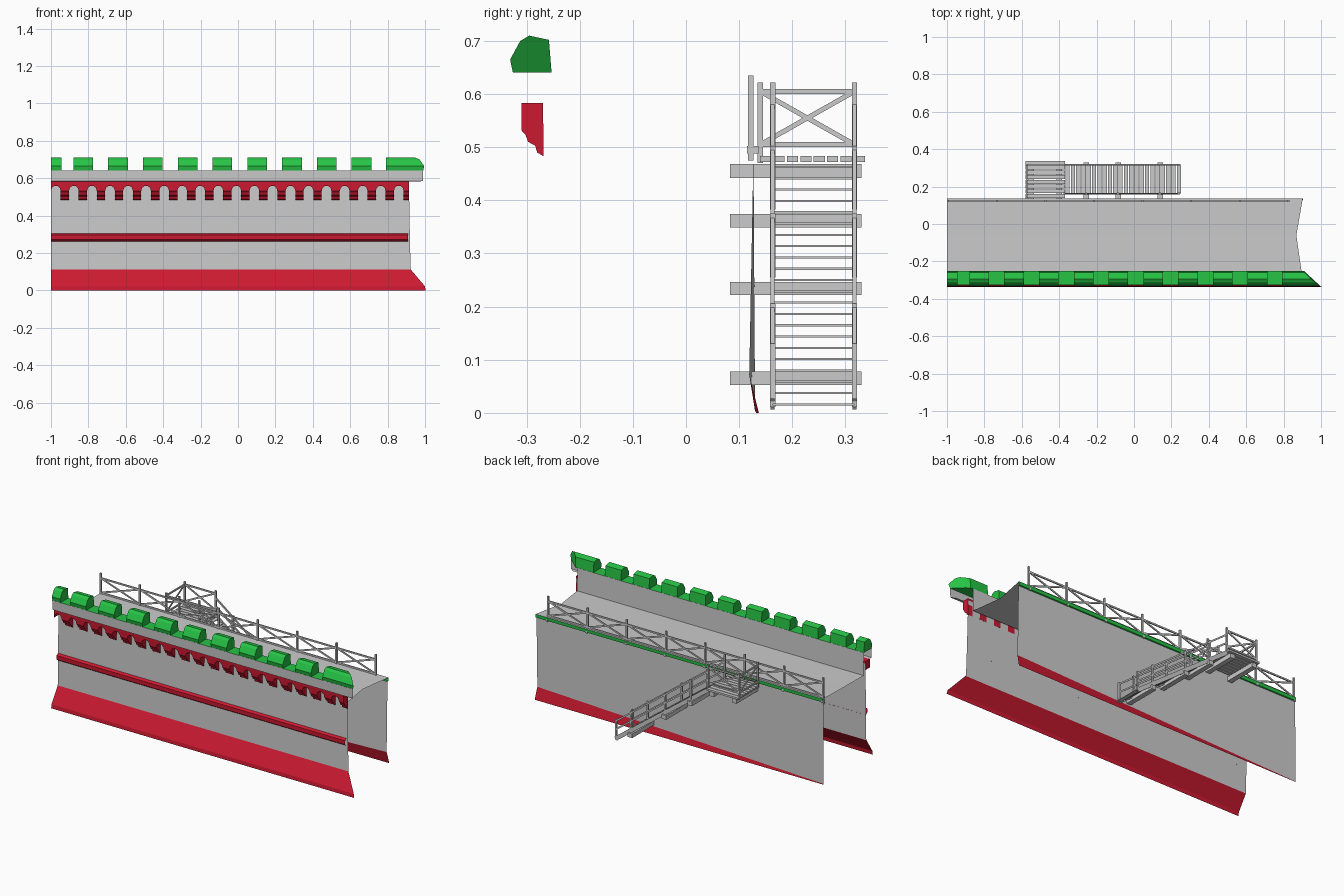
import bpy, bmesh, math
from mathutils import Vector, Matrix

if "Cube" in bpy.data.objects:
    bpy.data.objects.remove(bpy.data.objects["Cube"])


def material(name, color):
    m = bpy.data.materials.new(name)
    m.diffuse_color = color
    m.use_nodes = True
    m.node_tree.nodes["Principled BSDF"].inputs["Base Color"].default_value = m.diffuse_color
    return m


RED = material("red", (0.6, 0.01, 0.03, 1))
GREEN = material("green", (0.02, 0.55, 0.06, 1))


def finish(name, bm, mat=None):
    bmesh.ops.recalc_face_normals(bm, faces=bm.faces)
    me = bpy.data.meshes.new(name)
    bm.to_mesh(me)
    bm.free()
    ob = bpy.data.objects.new(name, me)
    bpy.context.collection.objects.link(ob)
    if mat:
        me.materials.append(mat)
    return ob


def mitre(y):
    # diagonal corner cut at the right end of the front
    return 0.91 + max(0.0, -0.265 - y) * 1.3


def strip(bm, profile, x0, x1=None, closed=False):
    # run a (y, z) profile along x; no x1 means end on the corner mitre
    a = [bm.verts.new((x0, y, z)) for y, z in profile]
    b = [bm.verts.new((mitre(y) if x1 is None else x1, y, z)) for y, z in profile]
    n = len(profile)
    for i in range(n if closed else n - 1):
        j = (i + 1) % n
        bm.faces.new((a[i], b[i], b[j], a[j]))
    if closed:
        bm.faces.new(a)
        bm.faces.new(b)


def sheet(name, profile, mat=None, x1=None):
    bm = bmesh.new()
    strip(bm, profile, -1, x1)
    return finish(name, bm, mat)


def bar(bm, p, q, side=0.009, depth=0.009):
    # rectangular bar between two points; "side" is its width across, "depth" its height
    p, q = Vector(p), Vector(q)
    d = (q - p).normalized()
    ref = Vector((0, 0, 1)) if abs(d.z) < 0.99 else Vector((0, 1, 0))
    s = d.cross(ref).normalized()
    u = s.cross(d)
    m = Matrix((d, s, u)).transposed().to_4x4()
    m.translation = (p + q) / 2
    m = m @ Matrix.Diagonal(((q - p).length, side, depth, 1))
    bmesh.ops.create_cube(bm, size=1, matrix=m)


def brace_bay(bm, a, b, low, high):
    # top rail, bottom rail and crossed braces between two posts
    (ax, ay), (bx, by) = a, b
    for z in (low, high):
        bar(bm, (ax, ay, z), (bx, by, z), 0.007)
    bar(bm, (ax, ay, low), (bx, by, high), 0.005)
    bar(bm, (ax, ay, high), (bx, by, low), 0.005)


# Outer wall face with red base and string course
sheet("front_wall", [(-0.275, 0.11), (-0.272, 0.28), (-0.268, 0.57)])
sheet("front_base", [(-0.337, 0.0), (-0.334, 0.022), (-0.275, 0.113)], RED)
sheet("string_course", [(-0.272, 0.262), (-0.286, 0.272), (-0.286, 0.296), (-0.272, 0.305)], RED, 0.908)

# Parapet, green cap and inner face
sheet("parapet_front", [(-0.308, 0.583), (-0.325, 0.585), (-0.327, 0.642)])
sheet("parapet_cap", [(-0.327, 0.642), (-0.252, 0.642)], GREEN)
sheet("parapet_inner", [(-0.252, 0.642), (-0.25, 0.506)], None, 0.895)

# Merlons
bm = bmesh.new()
merlon = [(-0.326, 0.641), (-0.331, 0.665), (-0.312, 0.70), (-0.295, 0.71),
          (-0.258, 0.702), (-0.253, 0.641)]
strip(bm, merlon, -1.0, -0.945, True)
for i in range(9):
    x = -0.88 + i * 0.186
    strip(bm, merlon, x, x + 0.105, True)
strip(bm, merlon, 0.79, None, True)
finish("merlons", bm, GREEN)

# Arched corbel course under the parapet
pitch, count = 0.0965, 20
start = -1.0
bm = bmesh.new()
bracket = [(-0.268, 0.483), (-0.28, 0.49), (-0.284, 0.503), (-0.297, 0.51),
           (-0.302, 0.523), (-0.31, 0.532), (-0.31, 0.545), (-0.268, 0.545)]
outline = [(start, 0.583)]
for i in range(count):
    x0 = start + i * pitch
    if x0 + pitch > 0.94:
        break
    r = 0.026
    cx = x0 + r
    for k in range(6):
        a = math.pi * (1 - k / 5)
        outline.append((cx + r * math.cos(a), 0.532 + 0.029 * math.sin(a)))
    t0, t1 = x0 + 2 * r, min(x0 + pitch, 0.915)
    strip(bm, bracket, t0, t1, True)
outline += [(0.915, 0.532), (0.915, 0.583)]
front = bm.faces.new([bm.verts.new((x, -0.31, z)) for x, z in outline])
ext = bmesh.ops.extrude_face_region(bm, geom=[front], use_keep_orig=True)
for v in [g for g in ext["geom"] if isinstance(g, bmesh.types.BMVert)]:
    v.co.y = -0.269
finish("corbel_arches", bm, RED)

# Walkway, notched at the right end
bm = bmesh.new()
rows = [(-0.25, 0.506, 0.895), (-0.06, 0.508, 0.868), (0.135, 0.512, 0.902)]
left = [bm.verts.new((-1, y, z)) for y, z, x in rows]
right = [bm.verts.new((x, y, z)) for y, z, x in rows]
for i in range(2):
    bm.faces.new((left[i], right[i], right[i + 1], left[i + 1]))
finish("walkway", bm)

# Back wall, with a red foot that tapers away to the left
bm = bmesh.new()
v = [bm.verts.new(c) for c in [(-1, 0.13, 0.003), (0.9, 0.119, 0.072), (0.9, 0.127, 0.49), (-1, 0.127, 0.49)]]
bm.faces.new(v)
finish("back_wall", bm)
bm = bmesh.new()
bm.faces.new([bm.verts.new(c) for c in [(-1, 0.132, 0), (0.905, 0.137, 0), (0.9, 0.119, 0.072), (-1, 0.13, 0.004)]])
finish("back_base", bm, RED)
sheet("back_edge_strip", [(0.127, 0.49), (0.134, 0.492), (0.135, 0.512)], GREEN, 0.902)

# Walkway railing
bm = bmesh.new()
posts = [-0.994 + i * 0.26 for i in range(8)]
for x in posts:
    bar(bm, (x, 0.122, 0.475), (x, 0.122, 0.635), 0.010, 0.010)
    bar(bm, (x, 0.115, 0.495), (x, 0.136, 0.495), 0.012, 0.014)
for a, b in zip(posts, posts[1:]):
    brace_bay(bm, (a, 0.122), (b, 0.122), 0.518, 0.605)
finish("walkway_railing", bm)

# Landing of planks on cross bearers
PX0, PX1 = -0.58, -0.37
Y0, Y1 = 0.163, 0.317
bm = bmesh.new()
for i in range(8):
    y = 0.15 + i * 0.0252
    bar(bm, (PX0, y, 0.478), (PX1, y, 0.478), 0.021, 0.011)
for x in (PX0 + 0.03, PX1 - 0.03):
    bar(bm, (x, 0.083, 0.455), (x, 0.33, 0.455), 0.03, 0.026)
finish("landing", bm)

# Landing railing on the outer and left sides
bm = bmesh.new()
corners = [(PX0 + 0.006, 0.14), (PX0 + 0.006, Y1), (PX1, Y1)]
for x, y in corners:
    bar(bm, (x, y, 0.47), (x, y, 0.622), 0.01, 0.01)
brace_bay(bm, corners[0], corners[1], 0.505, 0.605)
brace_bay(bm, corners[1], corners[2], 0.505, 0.605)
bar(bm, (PX1, Y0, 0.47), (PX1, Y0, 0.622), 0.01, 0.01)
finish("landing_railing", bm)

# Stair: stringers, treads and bearers running into the wall
SX1 = 0.24


def stair_z(x):
    return 0.474 - (x - PX1) * (0.458 / (SX1 - PX1))


bm = bmesh.new()
for y in (Y0, Y1):
    bar(bm, (PX1, y, stair_z(PX1) - 0.004), (SX1, y, stair_z(SX1)), 0.008, 0.024)
finish("stair_stringers", bm)

bm = bmesh.new()
steps = 22
for i in range(steps):
    x = PX1 + 0.015 + (SX1 - PX1 - 0.015) * i / (steps - 1)
    z = stair_z(x)
    bar(bm, (x, Y0, z), (x, Y1, z), 0.022, 0.004)
finish("stair_treads", bm)

bm = bmesh.new()
for x in (-0.255, -0.085, 0.14):
    z = stair_z(x) - 0.026
    bar(bm, (x, 0.083, z), (x, 0.33, z), 0.03, 0.025)
finish("stair_bearers", bm)

# Stair handrails
bm = bmesh.new()
for y in (Y0, Y1):
    for x in (-0.255, -0.085, 0.14, SX1):
        z = stair_z(x)
        bar(bm, (x, y, z - 0.005), (x, y, z + 0.115), 0.01, 0.01)
    for h in (0.055, 0.105):
        bar(bm, (PX1, y, stair_z(PX1) + h), (SX1, y, stair_z(SX1) + h), 0.007, 0.009)
finish("stair_handrails", bm)
